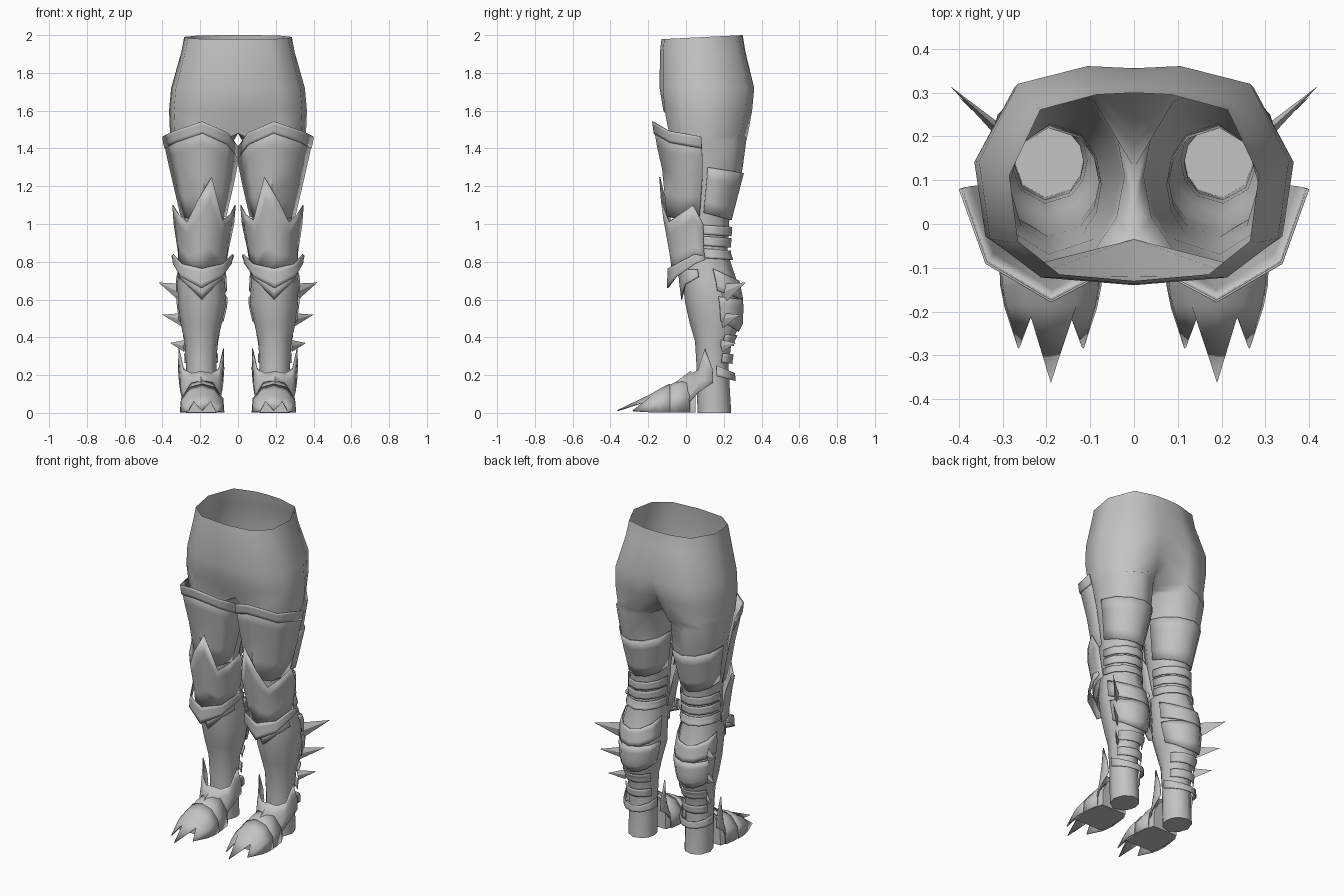
import bpy
import bmesh
from math import sin, cos, radians
from mathutils import Vector

cube = bpy.data.objects.get("Cube")
if cube:
    bpy.data.objects.remove(cube, do_unlink=True)

grey = bpy.data.materials.new("plain grey")
grey.use_nodes = True
grey.diffuse_color = (0.55, 0.55, 0.55, 1)
grey.node_tree.nodes["Principled BSDF"].inputs["Base Color"].default_value = grey.diffuse_color


def build(name, verts, faces, thick=0, smooth=55):
    """Make a mesh on the left side and mirror it to the right."""
    mesh = bpy.data.meshes.new(name)
    mesh.from_pydata(verts, [], faces)
    bm = bmesh.new()
    bm.from_mesh(mesh)
    bmesh.ops.recalc_face_normals(bm, faces=bm.faces)
    bm.to_mesh(mesh)
    bm.free()
    mesh.materials.append(grey)
    obj = bpy.data.objects.new(name, mesh)
    bpy.context.collection.objects.link(obj)
    bpy.ops.object.select_all(action='DESELECT')
    obj.select_set(True)
    bpy.context.view_layer.objects.active = obj
    if smooth:
        bpy.ops.object.shade_smooth_by_angle(angle=radians(smooth))
    if thick:
        solid = obj.modifiers.new("thickness", 'SOLIDIFY')
        solid.thickness = thick
        solid.offset = 0
    mirror = obj.modifiers.new("mirror", 'MIRROR')
    mirror.use_clip = True


def grid(rows, cols, closed=False):
    """Quads joining consecutive rows of points."""
    return [(r * cols + c, r * cols + (c + 1) % cols,
             (r + 1) * cols + (c + 1) % cols, (r + 1) * cols + c)
            for r in range(rows - 1) for c in range(cols if closed else cols - 1)]


# Leg sections: height, centre x, centre y, radius x, radius y
LEG = [(1.6, .19, .1, .165, .22), (1.44, .188, .11, .166, .21), (1.29, .18, .115, .15, .185),
       (1.02, .18, .09, .105, .14), (.85, .185, .095, .105, .125), (.7, .195, .125, .125, .145),
       (.58, .19, .145, .128, .15), (.47, .195, .155, .108, .135), (.38, .195, .145, .088, .098),
       (.25, .195, .14, .08, .085), (0, .195, .15, .08, .09)]


def section(z):
    for a, b in zip(LEG, LEG[1:]):
        if z >= b[0]:
            t = (z - b[0]) / (a[0] - b[0])
            return [p * t + q * (1 - t) for p, q in zip(a[1:], b[1:])]
    return LEG[-1][1:]


def on_leg(angle, z, gx=0, gy=0):
    cx, cy, rx, ry = section(z)
    a = radians(angle)
    return (max(.003, cx + (rx + gx) * cos(a)), cy + (ry + gy) * sin(a), z)


def wrap(name, columns, gx, gy, flare_x=0, flare_y=0):
    """Plate round the leg; each column is (angle, top, bottom)."""
    steps = 5
    verts = []
    for r in range(steps):
        t = r / (steps - 1)
        verts += [on_leg(a, top + (low - top) * t, gx + flare_x * t, gy + flare_y * t)
                  for a, top, low in columns]
    build(name, verts, grid(steps, len(columns)), .005)


def both(half):
    """Complete a list of front columns symmetrically."""
    return half + [(-180 - a, t, b) for a, t, b in reversed(half[:-1])]


def spike(name, base, tip, radius, flat):
    base, tip = Vector(base), Vector(tip)
    axis = (tip - base).normalized()
    u = axis.cross(Vector((0, 0, 1))).normalized() * radius * flat
    v = u.cross(axis).normalized() * radius
    faces = [(k, (k + 1) % 4, 4) for k in range(4)] + [(0, 1, 2, 3)]
    build(name, [base + u, base + v, base - u, base - v, tip], faces, smooth=0)


# Hips and legs: half rings that split into a leg tube below the crotch
HIP = [(0, 1), (.3, .98), (.75, .82), (1, .12), (.93, -.58), (.6, -.93), (0, -1)]


def half_ring(z, rx, front, back, pinch_front=0, pinch_back=0, tilt=0):
    mid, ry = (front + back) / 2, (back - front) / 2
    pts = [[rx * x, mid + ry * y, z] for x, y in HIP]
    pts[0][1] -= pinch_back
    pts[-1][1] += pinch_front
    for p in pts:
        p[2] += tilt * p[1]
    a, b = pts[-1][1], pts[0][1]
    return pts + [(0, a + (b - a) * t, z) for t in (.25, .5, .75)]


verts = []
for row in [(1.985, .285, -.13, .3, 0, 0, .05), (1.91, .3, -.138, .315),
            (1.72, .354, -.14, .366, 0, .01), (1.6, .365, -.13, .355, .01, .05),
            (1.48, .36, -.105, .333, .07, .15)]:
    verts += half_ring(*row)
RING = [126, 84, 42, 0, -42, -84, -126, -153, 180, 153]
for level in LEG[1:]:
    verts += [on_leg(a, level[0]) for a in RING]
count = len(verts) // 10
faces = [f for f in grid(count, 10, True) if any(verts[i][0] > .0001 for i in f)]
faces.append(tuple(range(len(verts) - 10, len(verts))))
build("hips_and_legs", verts, faces, smooth=60)

# Thigh armour with raised rim
thigh = [(-6, 1.46, 1.04), (-45, 1.49, 1.03), (-90, 1.54, 1.04), (-130, 1.48, 1.03),
         (-162, 1.41, 1.04)]
wrap("thigh_plate", thigh, .042, .06, -.028, -.012)
wrap("thigh_rim", [(a, t + .003, t - .06) for a, t, b in thigh], .045, .064, -.004)

# Knee armour with three upward points, collar and lower tongue
wrap("knee_plate", [(0, 1, .81), (-15, 1.1, .8), (-35, 1.05, .79), (-56, 1.01, .77),
                    (-78, 1.12, .75), (-102, 1.25, .75), (-128, 1.02, .77),
                    (-148, 1.05, .79), (-165, 1.1, .8), (-180, 1, .81)],
     .053, .078, -.035, -.025)
wrap("knee_collar", both([(0, .83, .81), (-15, .84, .79), (-50, .79, .72),
                          (-90, .765, .66)]), .056, .07, -.01, .012)
wrap("shin_tongue", both([(-20, .76, .72), (-55, .76, .68), (-90, .76, .6)]), .01, .015)


# Back guards and straps
def back_band(name, top, low, drop_top=.01, drop_low=.01, gap=.012, start=0):
    angles = [start + (180 - 2 * start) * k / 6 for k in range(7)]
    wrap(name, [(a, top - drop_top * sin(radians(a)), low - drop_low * sin(radians(a)))
                for a in angles], gap, gap)


back_band("thigh_back_guard", 1.3, 1.06, .03, .04, .009)
for top, low in [(.995, .945), (.935, .885), (.87, .82)]:
    back_band("knee_strap", top, low, gap=.014)
back_band("upper_calf_guard", .78, .66, .08, .06, .01, 12)
back_band("lower_calf_guard", .62, .5, .02, .07, .008, 12)
back_band("calf_strap", .42, .365, start=28)
back_band("ankle_strap", .32, .27, gap=.016, start=28)
back_band("heel_collar", .26, .2, .05, .03, .03, 10)

# Spikes on the outer calf
for z, base_z, tip_x, tip_y, size in [(.69, .63, .42, .315, .055),
                                      (.52, .49, .4, .29, .04),
                                      (.37, .355, .36, .265, .032)]:
    spike("calf_spike", (.282, .19, base_z), (tip_x, tip_y, z), size, .3)

# Ankle cuff with two upright points
wrap("ankle_cuff", both([(0, .23, .16), (-20, .34, .11), (-40, .23, .04),
                         (-65, .21, .05), (-90, .22, .14)]), .04, .03, -.005, .11)

# Foot and instep as arched lofts along y
ARCH = [(-1, 0), (-.95, .5), (-.55, .88), (0, 1), (.55, .88), (.95, .5), (1, 0)]


def arch_rows(sections):
    return [(.19 + x * w, y, h * z + .002) for y, w, h in sections for x, z in ARCH]


n = len(ARCH)
verts = arch_rows([(.05, .085, .19), (0, .1, .16), (-.1, .106, .125), (-.18, .095, .08)])
build("foot", verts, grid(4, n, True) + [tuple(range(n)), tuple(range(3 * n, 4 * n))])
verts = arch_rows([(.02, .1, .18), (-.05, .11, .16), (-.1, .112, .137)])
build("instep_plate", verts, grid(3, n), .006)

# Toe cap whose front edge runs out into three claws
CLAW_EDGE = [(-.103, -.19, .003), (-.073, -.283, .01), (-.045, -.21, .06), (0, -.362, .012)]
edge = CLAW_EDGE + [(-x, y, z) for x, y, z in reversed(CLAW_EDGE[:-1])]
verts = arch_rows([(-.085, .115, .15), (-.14, .113, .122), (-.185, .104, .095)])
verts += [(.19 + x, y, z) for x, y, z in edge]
build("toe_cap_with_claws", verts, grid(4, n), .006)
